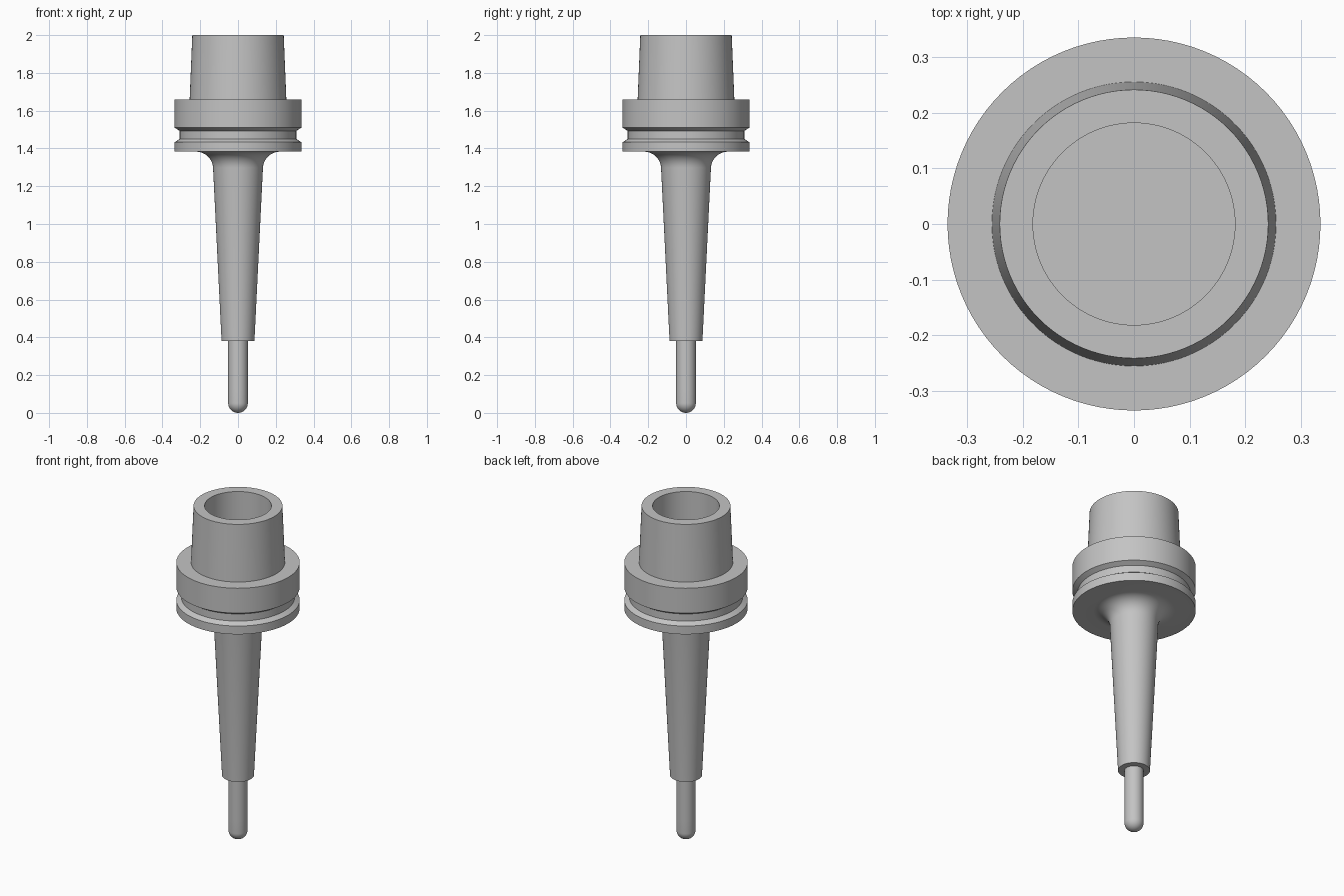
import bpy
import bmesh
from math import cos, sin, pi, radians

cube = bpy.data.objects.get("Cube")
if cube:
    bpy.data.objects.remove(cube, do_unlink=True)

SIDES = 96

steel = bpy.data.materials.new("steel grey")
steel.use_nodes = True
steel.diffuse_color = (0.55, 0.55, 0.55, 1)
steel.node_tree.nodes["Principled BSDF"].inputs["Base Color"].default_value = steel.diffuse_color


def arc(cx, cz, r, start, end, steps):
    """Profile points along a circular arc, angles in degrees."""
    angles = [radians(start + (end - start) * i / steps) for i in range(steps + 1)]
    return [(cx + r * cos(a), cz + r * sin(a)) for a in angles]


def lathe(name, profile):
    """Spin a (radius, height) profile around the z axis."""
    bm = bmesh.new()
    verts = [bm.verts.new((r, 0, z)) for r, z in profile]
    edges = [bm.edges.new(pair) for pair in zip(verts, verts[1:])]
    bmesh.ops.spin(bm, geom=verts + edges, cent=(0, 0, 0), axis=(0, 0, 1),
                   angle=2 * pi, steps=SIDES, use_merge=True)
    bmesh.ops.remove_doubles(bm, verts=bm.verts, dist=0.0001)
    bmesh.ops.recalc_face_normals(bm, faces=bm.faces)
    mesh = bpy.data.meshes.new(name)
    bm.to_mesh(mesh)
    bm.free()
    mesh.materials.append(steel)
    obj = bpy.data.objects.new(name, mesh)
    bpy.context.collection.objects.link(obj)
    bpy.ops.object.select_all(action="DESELECT")
    obj.select_set(True)
    bpy.context.view_layer.objects.active = obj
    bpy.ops.object.shade_smooth_by_angle(angle=radians(25))
    return obj


# Holder: bored taper, grooved flange, filleted slim neck
holder = [(0, 1.62), (0.182, 1.62), (0.182, 2.0), (0.242, 2.0),
          (0.256, 1.66), (0.336, 1.66), (0.336, 1.51), (0.309, 1.493),
          (0.309, 1.45), (0.336, 1.433), (0.336, 1.383)]
holder += arc(0.222, 1.293, 0.09, 90, 177, 10)
holder += [(0.087, 0.38), (0, 0.38)]
lathe("tool_holder", holder)

# Round-nosed cutter gripped in the neck
R = 0.052
cutter = [(0, 0.5), (R, 0.5), (R, 0.125)] + arc(0, R, R, 0, -90, 12)
lathe("ball_nose_cutter", cutter)
